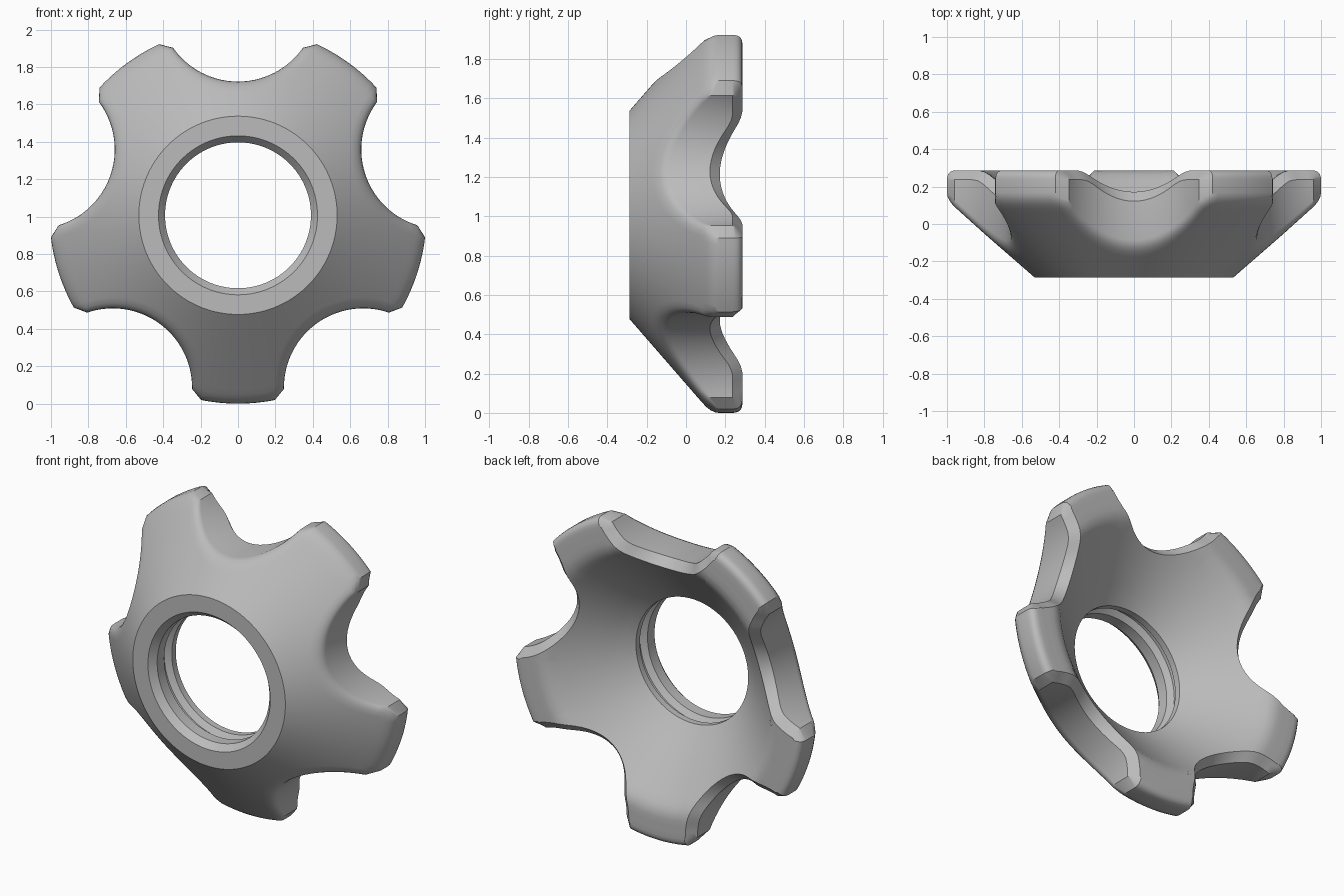
import bpy
import bmesh
from math import sin, cos, asin, hypot, radians, pi

cube = bpy.data.objects.get("Cube")
if cube:
    bpy.data.objects.remove(cube, do_unlink=True)

LOBES = 5
RIM = 1.007            # outer radius, also the height of the axis
SCOOP_R, SCOOP_C = 0.424, 1.139   # finger scoop radius and distance from axis
EDGE = 0.05            # bevel width
FRONT, BACK = -0.287, 0.287
RING_OUT = 0.53        # flat front ring
SCOOP_STEPS, LUG_STEPS, CONE_STEPS = 28, 12, 14


def front_y(r):
    """Outer cone."""
    return FRONT + (r - RING_OUT) / 1.15


def back_y(r):
    """Inner cone blended softly into the flat back rim."""
    knee, soft, slope = 0.80, 0.04, 1 / 1.17
    d = knee - r
    if d < -soft:
        return BACK
    if d > soft:
        return BACK - d * slope
    return BACK - slope * (d + soft) ** 2 / (4 * soft)


def bezier(a, b, c, n):
    """Points of a quadratic curve from a to c, pulled towards b."""
    out = []
    for i in range(n + 1):
        t = i / n
        out.append(tuple((1 - t) ** 2 * p + 2 * t * (1 - t) * q + t * t * s
                         for p, q, s in zip(a, b, c)))
    return out


def lerp(a, b, t):
    return tuple(p + (q - p) * t for p, q in zip(a, b))


def outline():
    """Stations for one lobe: outline point, inset point, and if it is a lug."""
    stations = []
    end = asin(0.347 / SCOOP_R)
    for i in range(SCOOP_STEPS + 1):
        a = end * (2 * i / SCOOP_STEPS - 1)
        o, s = [(k * sin(a), SCOOP_C - k * cos(a)) for k in (SCOOP_R, SCOOP_R + EDGE)]
        stations.append((o, s, False))
    start = radians(24.7)
    span = 2 * pi / LOBES - 2 * start
    for i in range(LUG_STEPS + 1):
        a = start + span * i / LUG_STEPS
        o, s = [(k * sin(a), k * cos(a)) for k in (RIM, RIM - EDGE)]
        stations.append((o, s, True))
    return stations


# Bore section as radius and depth, from the front ring to the inner cone
BORE = [(0.44, -0.02), (0.39, -0.06), (0.39, -0.10), (0.425, -0.125),
        (0.425, -0.15), (0.39, -0.175), (0.39, -0.245), (0.425, FRONT)]


def section(o, s, lug):
    """Closed loop of points through the shell at one station."""
    ro, rs = hypot(*o), hypot(*s)
    unit = (s[0] / rs, s[1] / rs)

    def on_ray(r):
        return (unit[0] * r, unit[1] * r)

    loop = []
    # front cone
    for i in range(CONE_STEPS):
        p = lerp(on_ray(RING_OUT), s, i / CONE_STEPS)
        loop.append((*p, front_y(hypot(*p))))
    # rounded front edge
    loop += bezier((*s, front_y(rs)), (*o, front_y(ro)), (*o, front_y(ro) + 0.04), 4)
    # back edge: rounded on lugs, flat bevel in scoops
    top = back_y(rs)
    wall = (*o, top - EDGE)
    inner = (*s, top)
    control = (*o, top) if lug else lerp(wall, inner, 0.5)
    loop += bezier(wall, control, inner, 5)
    # inner cone
    for i in range(1, CONE_STEPS):
        p = lerp(s, on_ray(BORE[0][0]), i / CONE_STEPS)
        loop.append((*p, back_y(hypot(*p))))
    # bore
    loop += [(*on_ray(r), y) for r, y in BORE]
    return loop


# Knob body: sections swept around the axis
bm = bmesh.new()
loops = []
for k in range(LOBES):
    turn = 2 * pi * k / LOBES
    c, n = cos(turn), sin(turn)
    for station in outline():
        loops.append([bm.verts.new((t * c + r * n, y, RIM + r * c - t * n))
                      for t, r, y in section(*station)])
for a, b in zip(loops, loops[1:] + loops[:1]):
    for i in range(len(a)):
        bm.faces.new((a[i - 1], a[i], b[i], b[i - 1]))
bmesh.ops.recalc_face_normals(bm, faces=bm.faces)
mesh = bpy.data.meshes.new("knob_body")
bm.to_mesh(mesh)
bm.free()

knob = bpy.data.objects.new("knob_body", mesh)
bpy.context.collection.objects.link(knob)

grey = bpy.data.materials.new("plain_grey")
grey.use_nodes = True
colour = (0.5, 0.5, 0.5, 1)
grey.diffuse_color = colour
grey.node_tree.nodes["Principled BSDF"].inputs["Base Color"].default_value = colour
mesh.materials.append(grey)

bpy.ops.object.select_all(action="DESELECT")
knob.select_set(True)
bpy.context.view_layer.objects.active = knob
bpy.ops.object.shade_smooth_by_angle(angle=radians(28))
